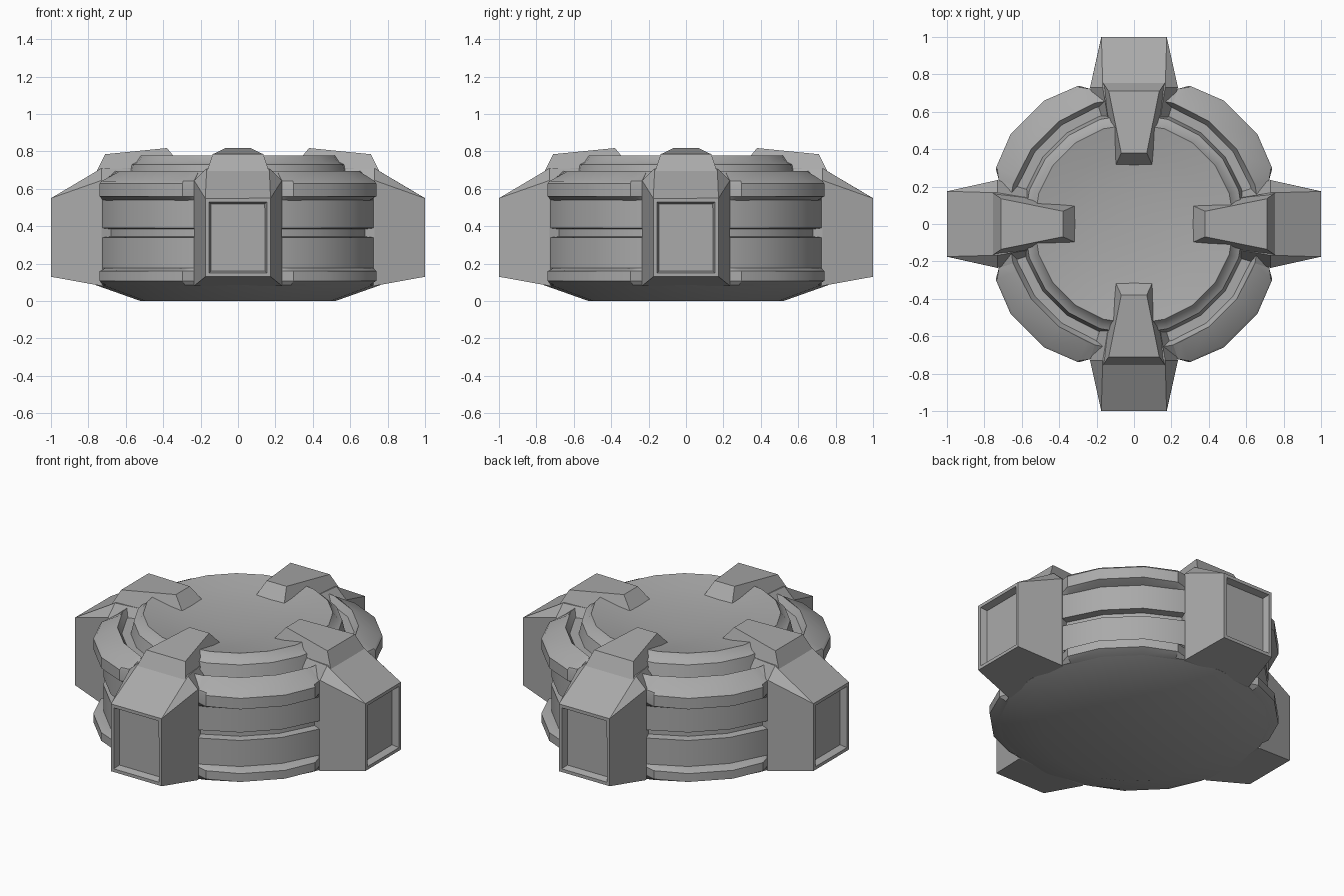
import bpy, bmesh
from math import sin, cos, radians

cube = bpy.data.objects.get("Cube")
if cube:
    bpy.data.objects.remove(cube, do_unlink=True)

grey = bpy.data.materials.new("plain grey")
grey.use_nodes = True
colour = (0.4, 0.4, 0.4, 1)
grey.diffuse_color = colour
bsdf = next(n for n in grey.node_tree.nodes if n.type == 'BSDF_PRINCIPLED')
bsdf.inputs["Base Color"].default_value = colour
bsdf.inputs["Roughness"].default_value = 0.7


def finish(bm, name, angle=30, turn=0):
    bmesh.ops.remove_doubles(bm, verts=bm.verts, dist=1e-5)
    bmesh.ops.recalc_face_normals(bm, faces=bm.faces)
    mesh = bpy.data.meshes.new(name)
    bm.to_mesh(mesh)
    bm.free()
    mesh.materials.append(grey)
    ob = bpy.data.objects.new(name, mesh)
    bpy.context.collection.objects.link(ob)
    ob.rotation_euler.z = radians(turn)
    bpy.ops.object.select_all(action='DESELECT')
    ob.select_set(True)
    bpy.context.view_layer.objects.active = ob
    bpy.ops.object.shade_smooth_by_angle(angle=radians(angle))
    return ob


def loft(bm, rings, cap=True):
    """Join equal closed rings of points with quads, capping both ends."""
    rows = [[bm.verts.new(p) for p in ring] for ring in rings]
    n = len(rows[0])
    for a, b in zip(rows, rows[1:]):
        for i in range(n):
            j = (i + 1) % n
            bm.faces.new((a[i], a[j], b[j], b[i]))
    if cap:
        bm.faces.new(rows[0])
        bm.faces.new(rows[-1])
    return rows


# Round body with waist groove, top groove and shallow dish
SIDES = 20
BASE = 0.76
profile = [(0.52, 0), (BASE, 0.085), (BASE, 0.34), (0.715, 0.345),
           (0.715, 0.385), (BASE, 0.39), (BASE, 0.635), (0.68, 0.695),
           (0.655, 0.655), (0.605, 0.655), (0.588, 0.73), (0.562, 0.742),
           (0.535, 0.778), (0.4, 0.752), (0.25, 0.735), (0.1, 0.727)]
bm = bmesh.new()
angles = [radians(360 / SIDES * i) for i in range(SIDES)]
loft(bm, [[(r * cos(a), r * sin(a), z) for a in angles] for r, z in profile])
finish(bm, "body")

# Raised rims between the arms, tapering into the body at their ends
stations = [(18, 0), (21.9, 0.66), (36, 1), (54, 1), (68.1, 0.66), (72, 0)]
rims = {
    "upper_rim": [(0.74, 0.535), (BASE, 0.54), (0.816, 0.56), (0.816, 0.628),
                  (0.802, 0.641), (0.68, 0.695), (0.7, 0.6)],
    "lower_rim": [(0.74, 0.082), (BASE, 0.085), (0.816, 0.108),
                  (0.816, 0.16), (BASE, 0.178), (0.74, 0.178)],
}
for name, section in rims.items():
    for k in range(4):
        bm = bmesh.new()
        rings = []
        for deg, w in stations:
            a = radians(deg)
            ring = []
            for r, z in section:
                rr = BASE + (r - BASE) * w if r > BASE else r
                ring.append((rr * cos(a), rr * sin(a), z))
            rings.append(ring)
        loft(bm, rings)
        finish(bm, f"{name}_{k + 1}", turn=90 * k)


def arm_section(r, low, half, side, top_half, top):
    """Six-sided cross-section with a chamfered top."""
    return [(r, -half, low), (r, half, low), (r, half, side),
            (r, top_half, top), (r, -top_half, top), (r, -half, side)]


for k, where in enumerate(("left", "back", "right", "front")):
    # Arm, flaring toward the body
    bm = bmesh.new()
    loft(bm, [arm_section(0.31, 0.1, 0.1, 0.64, 0.098, 0.7),
              arm_section(0.73, 0.081, 0.235, 0.645, 0.167, 0.71),
              arm_section(1, 0.13, 0.175, 0.549, 0.174, 0.55)])
    # Recessed end panel
    bmesh.ops.recalc_face_normals(bm, faces=bm.faces)
    bmesh.ops.remove_doubles(bm, verts=bm.verts, dist=0.002)
    bm.faces.ensure_lookup_table()
    end = max(bm.faces, key=lambda f: f.calc_center_median().x)
    bmesh.ops.inset_individual(bm, faces=[end], thickness=0.028)
    bmesh.ops.inset_individual(bm, faces=[end], thickness=0.016, depth=-0.04)
    finish(bm, f"{where}_arm", 10, 90 * k)

    # Wedge clamp on top of the arm
    bm = bmesh.new()
    bottom = [(0.755, -0.166), (0.755, 0.166), (0.31, 0.1), (0.31, -0.1)]
    top = [(0.71, -0.135, 0.785), (0.71, 0.135, 0.785),
           (0.38, 0.068, 0.818), (0.38, -0.068, 0.818)]
    heights = (0.695, 0.695, 0.735, 0.735)
    loft(bm, [[(x, y, 0.6) for x, y in bottom],
              [(x, y, z) for (x, y), z in zip(bottom, heights)], top])
    finish(bm, f"{where}_clamp", 10, 90 * k)
